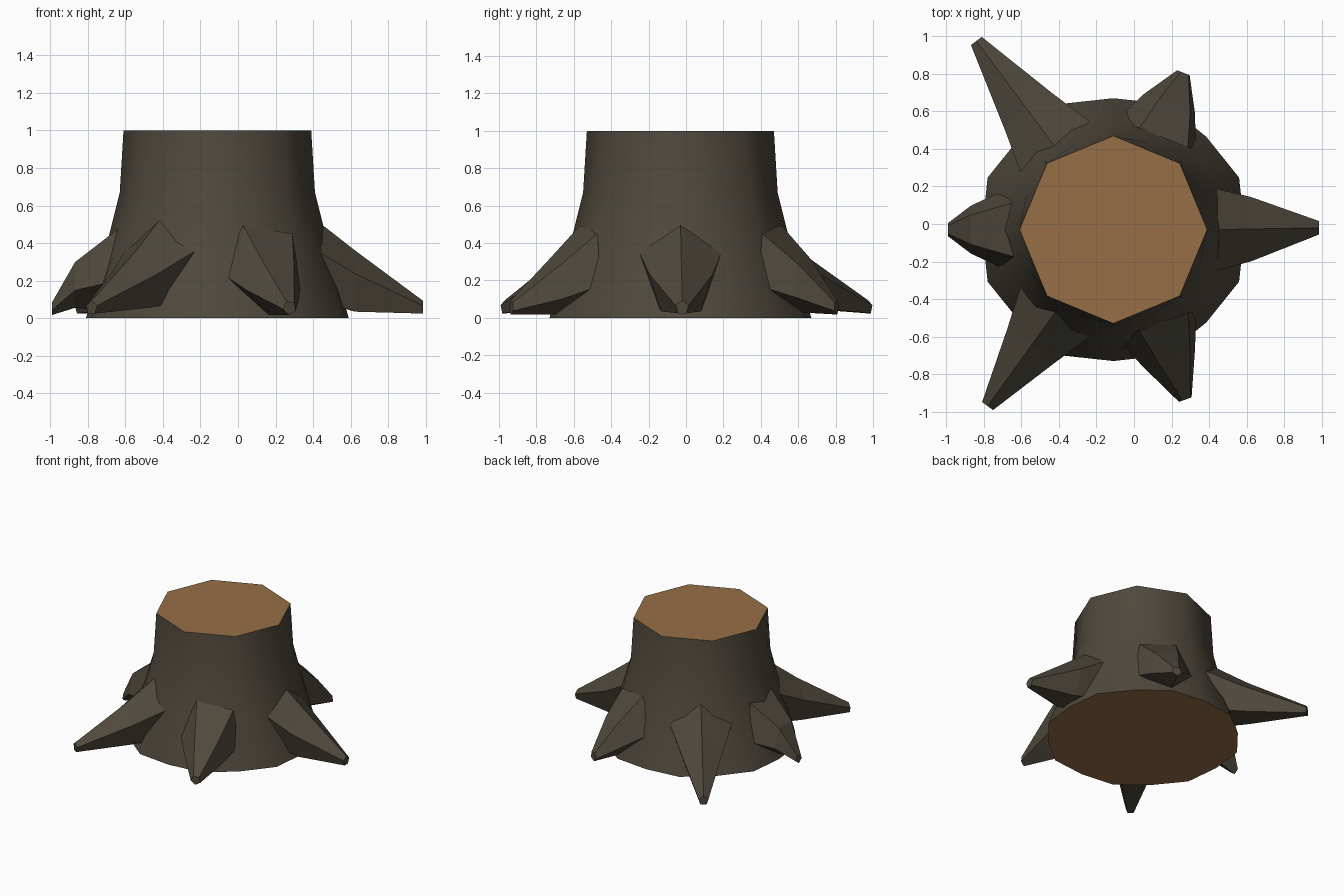
import bpy, bmesh, math
from mathutils import Vector

if "Cube" in bpy.data.objects:
    bpy.data.objects.remove(bpy.data.objects["Cube"])


def material(name, rgb):
    m = bpy.data.materials.new(name)
    m.diffuse_color = (*rgb, 1)
    m.use_nodes = True
    m.node_tree.nodes["Principled BSDF"].inputs["Base Color"].default_value = m.diffuse_color
    return m


bark = material("bark", (0.078, 0.066, 0.046))
wood = material("cut wood", (0.305, 0.156, 0.061))


def make(name, bm, mats):
    bmesh.ops.recalc_face_normals(bm, faces=bm.faces)
    me = bpy.data.meshes.new(name)
    bm.to_mesh(me)
    bm.free()
    for m in mats:
        me.materials.append(m)
    ob = bpy.data.objects.new(name, me)
    bpy.context.collection.objects.link(ob)
    return ob


def loft(bm, rings):
    """Skin closed rings of points and cap both ends."""
    vs = [[bm.verts.new(p) for p in r] for r in rings]
    n = len(vs[0])
    for a, b in zip(vs, vs[1:]):
        for i in range(n):
            j = (i + 1) % n
            bm.faces.new((a[i], a[j], b[j], b[i]))
    return bm.faces.new(vs[0]), bm.faces.new(vs[-1])


# Trunk: octagonal at the cut, flaring to 16 sides at the ground
# (height, radius of even corners, radius of odd corners)
profile = [(0, 0.70, 0.725), (0.33, 0.605, 0.60), (0.67, 0.52, 0.50), (1, 0.50, 0.462)]
rings = [[Vector((-0.11 + r * math.cos(i * math.pi / 8), -0.03 + r * math.sin(i * math.pi / 8), z))
          for i in range(16) for r in [(even, odd)[i % 2]]] for z, even, odd in profile]
bm = bmesh.new()
caps = loft(bm, rings)
for f in bm.faces:
    f.smooth = f not in caps
for f in caps:
    f.material_index = 1
    for e in f.edges:
        e.smooth = False
make("trunk", bm, [bark, wood])


# Roots: five-sided tapers, base -> knee -> tip
def root(name, base, tip, roll, r0, knee):
    b, t = Vector(base), Vector(tip)
    d = (t - b).normalized()
    side = Vector((-d.y, d.x, 0))
    k, rk, zk = knee
    stations = [(0, r0, 0.28), (k, rk, zk), (1, 0.038, 0.055)]
    rings = []
    for s, r, z in stations:
        c = b.lerp(t, s)
        angles = [math.radians(90 + roll + 72 * i) for i in range(5)]
        rings.append([Vector((c.x, c.y, z)) + side * r * math.cos(a) + Vector((0, 0, r * math.sin(a)))
                      for a in angles])
    bm = bmesh.new()
    loft(bm, rings)
    make(name, bm, [bark])


root("root_right", (0.43, -0.03), (0.985, -0.02), 0, 0.232, (0.35, 0.18, 0.18))
root("root_left", (-0.63, -0.03), (-0.99, -0.03), 36, 0.25, (0.66, 0.135, 0.19))
root("root_front_left", (-0.42, -0.47), (-0.78, -0.97), 0, 0.24, (0.35, 0.165, 0.19))
root("root_back_left", (-0.42, 0.41), (-0.84, 0.975), 0, 0.24, (0.35, 0.165, 0.19))
root("root_front_right", (0.13, -0.53), (0.275, -0.935), 27, 0.24, (0.45, 0.155, 0.17))
root("root_back_right", (0.13, 0.47), (0.265, 0.805), -27, 0.24, (0.5, 0.155, 0.18))
